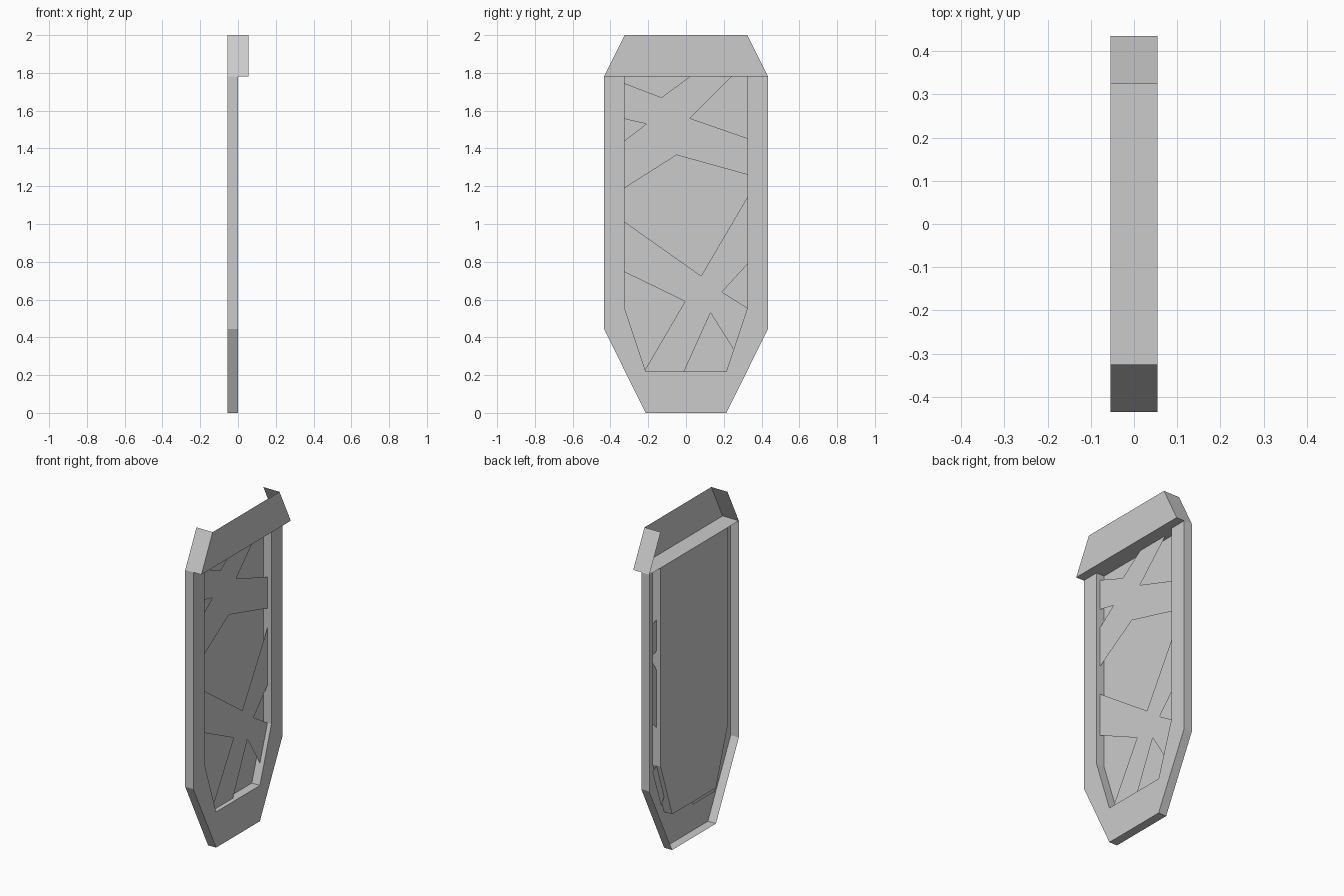
import bpy
from mathutils import Vector

if "Cube" in bpy.data.objects:
    bpy.data.objects.remove(bpy.data.objects["Cube"])

BACK, FRONT, SHARD_X, HEAD_X = -0.055, 0.0, -0.027, 0.055
HEAD_Z = 1.78


def sheet(name, faces, center=None, facing=None):
    """Thin surface object; faces are turned to `facing`, or away from `center`."""
    verts, polys, index = [], [], {}
    for pts in faces:
        pts = [Vector(p) for p in pts]
        normal = sum((a.cross(b) for a, b in zip(pts, pts[1:] + pts[:1])), Vector())
        mid = sum(pts, Vector()) / len(pts)
        want = Vector(facing) if facing else mid - Vector(center)
        if normal.dot(want) < 0:
            pts.reverse()
        poly = []
        for p in pts:
            key = tuple(round(c, 4) for c in p)
            if key not in index:
                index[key] = len(verts)
                verts.append(key)
            poly.append(index[key])
        polys.append(poly)
    mesh = bpy.data.meshes.new(name)
    mesh.from_pydata(verts, [], polys)
    mesh.update()
    obj = bpy.data.objects.new(name, mesh)
    bpy.context.collection.objects.link(obj)
    return obj


def mirrored(half):
    """Full left-to-right outline from its right half (top to bottom)."""
    return [(-y, z) for y, z in half] + half[::-1]


def at(x, outline):
    return [(x, y, z) for y, z in outline]


def strip(a, b):
    """Quads joining two open outlines."""
    return [(a[i], a[i + 1], b[i + 1], b[i]) for i in range(len(a) - 1)]


outer = mirrored([(0.435, HEAD_Z), (0.435, 0.445), (0.213, 0.0)])
inner = mirrored([(0.325, HEAD_Z), (0.325, 0.555), (0.213, 0.22)])

# Frame: open-backed border with outer rim and inner rim
sheet("frame_front", strip(at(FRONT, outer), at(FRONT, inner)), facing=(1, 0, 0))
sheet("frame_outer_rim", strip(at(FRONT, outer), at(BACK, outer)), center=(-0.027, 0, 1))
inner_rim = sheet("frame_inner_rim", strip(at(FRONT, inner), at(BACK, inner)),
                  center=(-0.027, 0, 1))
inner_rim.data.flip_normals()

# Backing panel behind the broken glass
sheet("backing_panel", [at(BACK, inner)], facing=(1, 0, 0))

# Broken glass: two jagged sheets whose edges tuck in behind the frame
upper = [(-0.365, 1.76), (-0.13, 1.67), (0.02, 1.78), (0.24, 1.78), (0.02, 1.56),
         (0.365, 1.44), (0.365, 1.25), (-0.05, 1.365), (-0.365, 1.165),
         (-0.365, 1.41), (-0.21, 1.53), (-0.365, 1.565)]
lower = [(-0.365, 1.04), (0.08, 0.725), (0.365, 1.21), (0.365, 0.83), (0.19, 0.64),
         (0.365, 0.53), (0.28, 0.29), (0.13, 0.53), (-0.028, 0.18), (-0.245, 0.18),
         (-0.005, 0.59), (-0.365, 0.765)]
sheet("upper_glass", [at(SHARD_X, upper)], facing=(1, 0, 0))
sheet("lower_glass", [at(SHARD_X, lower)], facing=(1, 0, 0))

# Header: front board, sloped cheeks and shelf; open at the top and back
head = [(-0.325, 2.0), (-0.435, HEAD_Z), (0.435, HEAD_Z), (0.325, 2.0)]
sheet("header", [at(HEAD_X, head)] + strip(at(HEAD_X, head), at(BACK, head)),
      center=(0, 0, 1.88))
